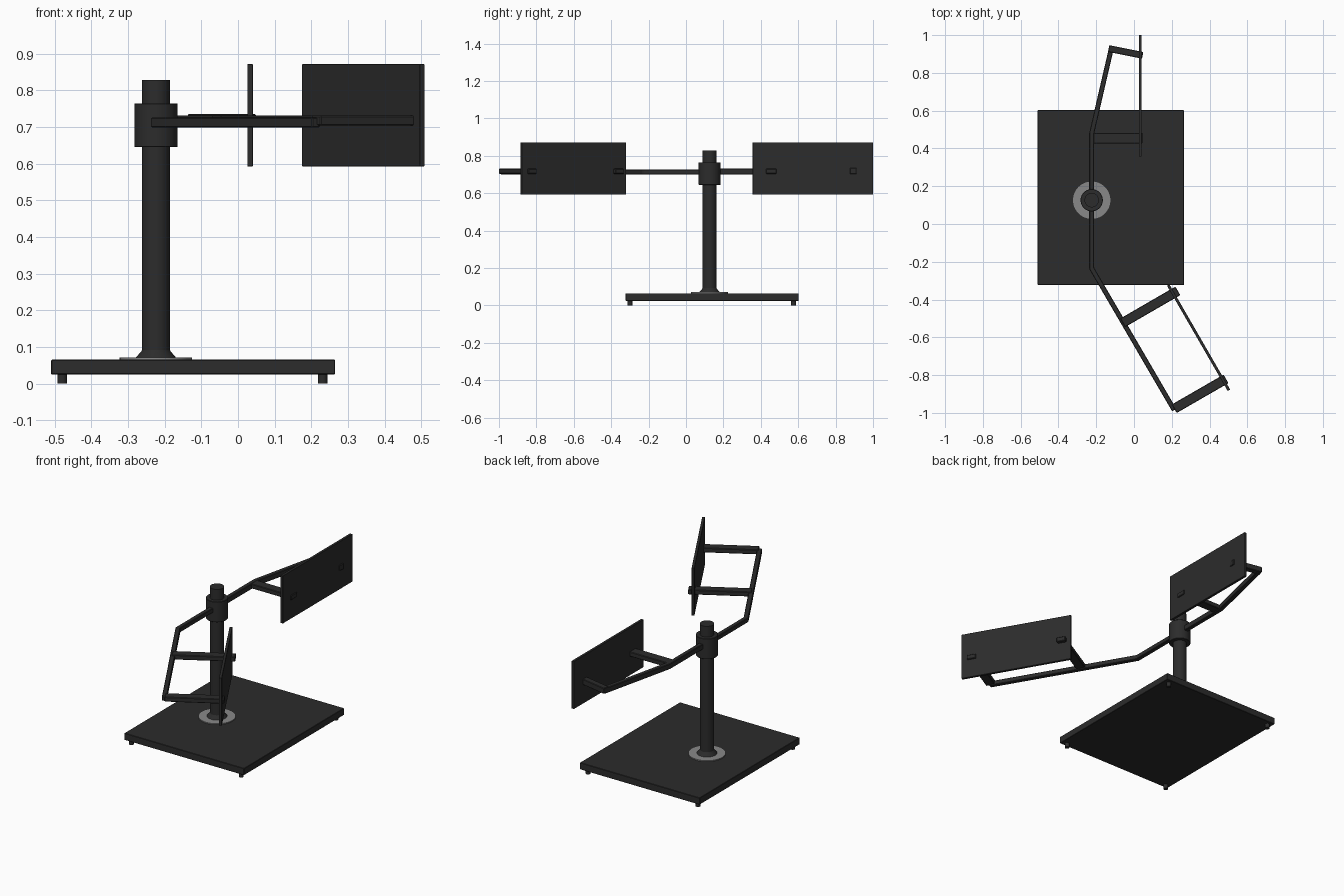
import bpy, bmesh, math
from mathutils import Vector

if "Cube" in bpy.data.objects:
    bpy.data.objects.remove(bpy.data.objects["Cube"])

def material(name, v):
    m = bpy.data.materials.new(name)
    m.diffuse_color = (v, v, v, 1)
    m.use_nodes = True
    m.node_tree.nodes["Principled BSDF"].inputs["Base Color"].default_value = m.diffuse_color
    return m

DARK = material("dark_metal", 0.025)
GREY = material("grey_plate", 0.25)

def finish(name, bm, mat=DARK, bevel=0, smooth=False):
    bmesh.ops.recalc_face_normals(bm, faces=bm.faces)
    me = bpy.data.meshes.new(name)
    bm.to_mesh(me)
    bm.free()
    me.materials.append(mat)
    ob = bpy.data.objects.new(name, me)
    bpy.context.collection.objects.link(ob)
    if bevel:
        b = ob.modifiers.new("bevel", "BEVEL")
        b.width, b.segments = bevel, 1
    if smooth:
        bpy.ops.object.select_all(action='DESELECT')
        ob.select_set(True)
        bpy.context.view_layer.objects.active = ob
        bpy.ops.object.shade_smooth_by_angle(angle=math.radians(35))
    return ob

def box(name, centre, size, angle=0, bevel=0.002):
    bm = bmesh.new()
    bmesh.ops.create_cube(bm, size=1)
    bmesh.ops.scale(bm, vec=size, verts=bm.verts)
    ob = finish(name, bm, bevel=bevel)
    ob.location, ob.rotation_euler.z = centre, angle
    return ob

def lathe(name, x, y, profile, mat=DARK, sides=40):
    """Closed turned part from (radius, z) rings."""
    bm = bmesh.new()
    rings = [[bm.verts.new((x + r * math.cos(2 * math.pi * i / sides),
                            y + r * math.sin(2 * math.pi * i / sides), z))
              for i in range(sides)] for r, z in profile]
    for a, b in zip(rings, rings[1:]):
        for i in range(sides):
            j = (i + 1) % sides
            bm.faces.new((a[i], a[j], b[j], b[i]))
    bm.faces.new(rings[0])
    bm.faces.new(rings[-1])
    return finish(name, bm, mat, smooth=True)

def bar(name, a, b, width, z0, z1):
    d = Vector(b) - Vector(a)
    mid = (Vector(a) + Vector(b)) / 2
    return box(name, (mid.x, mid.y, (z0 + z1) / 2), (d.length, width, z1 - z0),
               math.atan2(d.y, d.x), 0.003)

def bent_arm(name, pts, width, z0, z1):
    """Flat bar with mitred bends through plan points."""
    p = [Vector(q) for q in pts]
    dirs = [(b - a).normalized() for a, b in zip(p, p[1:])]
    bm = bmesh.new()
    rings = []
    for i, q in enumerate(p):
        d0, d1 = dirs[max(i - 1, 0)], dirs[min(i, len(dirs) - 1)]
        n0 = Vector((-d0.y, d0.x))
        m = (n0 + Vector((-d1.y, d1.x))).normalized()
        m *= width / 2 / m.dot(n0)
        rings.append([bm.verts.new((q.x + s * m.x, q.y + s * m.y, z))
                      for s, z in ((1, z0), (-1, z0), (-1, z1), (1, z1))])
    for a, b in zip(rings, rings[1:]):
        for i in range(4):
            j = (i + 1) % 4
            bm.faces.new((a[i], a[j], b[j], b[i]))
    bm.faces.new(rings[0])
    bm.faces.new(rings[-1])
    return finish(name, bm, bevel=0.003)

# Base plate and feet
box("base_plate", (-0.1225, 0.14, 0.045), (0.775, 0.925, 0.04))
for i, x in enumerate((-0.48, 0.231)):
    for j, y in enumerate((-0.30, 0.575)):
        lathe(f"foot_{i}{j}", x, y, [(0.013, 0), (0.013, 0.03)], sides=20)

# Column
PX, PY = -0.224, 0.126
lathe("flange_disc", PX, PY, [(0.099, 0.063), (0.099, 0.071)], GREY, 48)
lathe("column_foot", PX, PY, [(0.055, 0.07), (0.053, 0.073), (0.04, 0.088), (0.038, 0.092)])
lathe("column", PX, PY, [(0.038, 0.07), (0.038, 0.828)])
lathe("collar", PX, PY, [(0.057, 0.645), (0.059, 0.647), (0.059, 0.763), (0.057, 0.765)])

# Front arm with two brackets
bent_arm("front_arm", [(PX, 0.10), (PX, -0.235), (0.213, -0.985)], 0.026, 0.699, 0.726)
bar("front_inner_bracket", (-0.06, -0.523), (0.232, -0.354), 0.052, 0.704, 0.731)
bar("front_outer_bracket", (0.213, -0.978), (0.487, -0.820), 0.052, 0.704, 0.731)

# Rear arm with folded end and inner bracket
bent_arm("rear_arm", [(PX, 0.15), (PX, 0.48), (-0.12, 0.93)], 0.026, 0.70, 0.732)
bar("rear_outer_bracket", (-0.134, 0.929), (0.046, 0.893), 0.036, 0.703, 0.736)
bar("rear_inner_bracket", (-0.232, 0.455), (0.046, 0.455), 0.056, 0.704, 0.731)

# Mounting panels
box("front_panel", (0.342, -0.602, 0.7325), (0.015, 0.643, 0.279), math.radians(30), 0.001)
box("rear_panel", (0.033, 0.678, 0.7325), (0.015, 0.643, 0.279), 0, 0.001)
